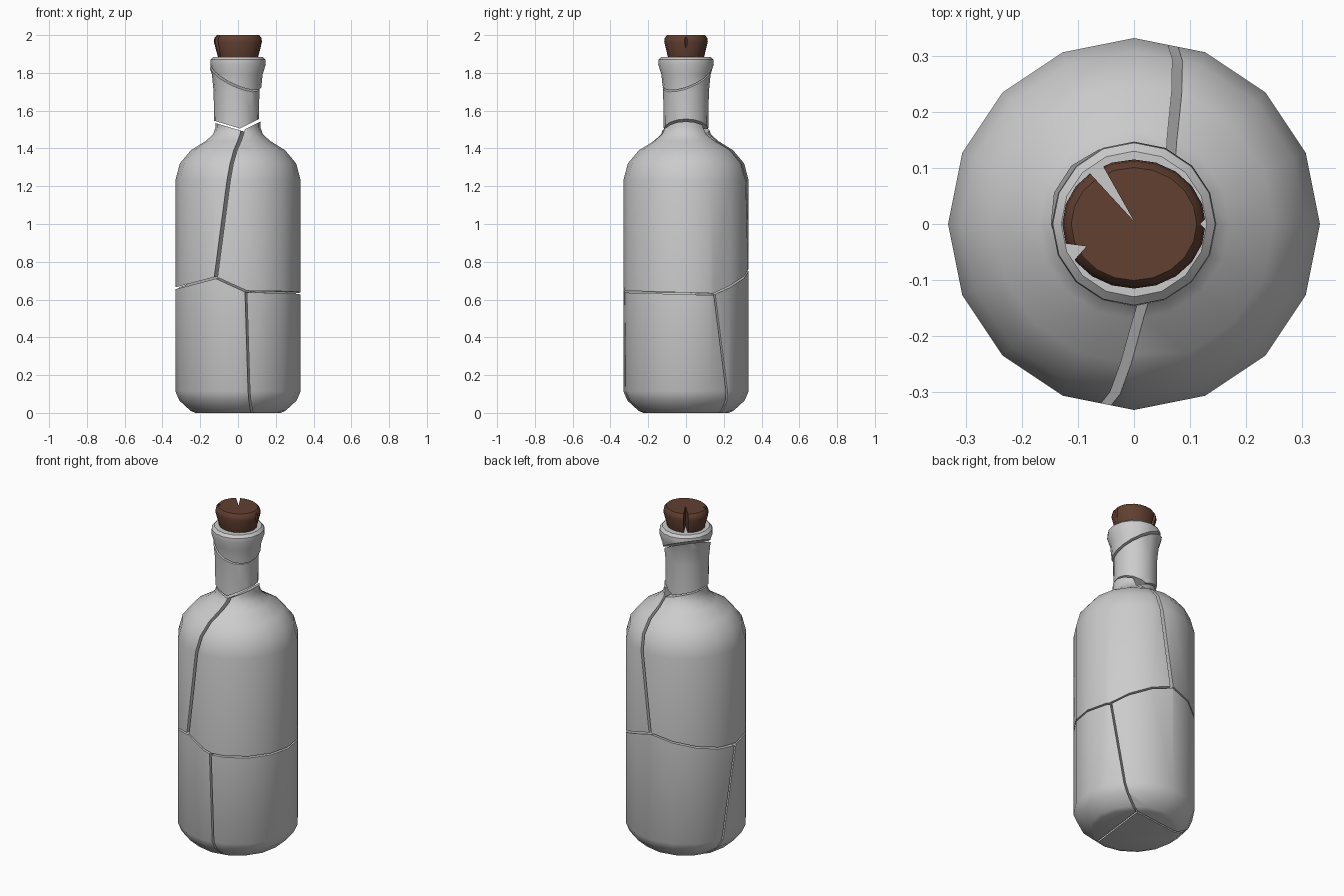
import bpy, bmesh, math
from mathutils import Vector

if "Cube" in bpy.data.objects:
    bpy.data.objects.remove(bpy.data.objects["Cube"])

SHARP = math.radians(35)


def revolve(profile, sides, sx=1.0, sy=1.0):
    """Closed solid of revolution from (radius, z) points, capped both ends."""
    bm = bmesh.new()
    rings = []
    for r, z in profile:
        rings.append([bm.verts.new((r * sx * math.cos(2 * math.pi * i / sides),
                                    r * sy * math.sin(2 * math.pi * i / sides), z))
                      for i in range(sides)])
    for lo, hi in zip(rings, rings[1:]):
        for i in range(sides):
            j = (i + 1) % sides
            bm.faces.new((lo[i], lo[j], hi[j], hi[i]))
    bm.faces.new(rings[0][::-1])
    bm.faces.new(rings[-1])
    bmesh.ops.recalc_face_normals(bm, faces=bm.faces)
    return bm


def keep_side(bm, normal, d, gap):
    """Cut the solid, keep where normal.p > d + gap, close the cut."""
    n = Vector(normal)
    d = d / n.length + gap
    n.normalize()
    bmesh.ops.bisect_plane(bm, geom=bm.verts[:] + bm.edges[:] + bm.faces[:], dist=1e-5,
                           plane_co=n * d, plane_no=n, clear_inner=True)
    rim = [e for e in bm.edges if e.is_boundary]
    if rim:
        bmesh.ops.holes_fill(bm, edges=rim, sides=0)


def finish(bm, name):
    bmesh.ops.recalc_face_normals(bm, faces=bm.faces)
    for f in bm.faces:
        f.smooth = True
    for e in bm.edges:
        e.smooth = e.is_manifold and e.calc_face_angle(0) < SHARP
    me = bpy.data.meshes.new(name)
    bm.to_mesh(me)
    bm.free()
    ob = bpy.data.objects.new(name, me)
    bpy.context.collection.objects.link(ob)
    return ob


# Crack planes: (normal, distance, half gap); the positive side is listed first
def zplane(a, b, c, gap=0.005):
    return ((-b, -c, 1), a, gap)


def yplane(a, b, c, gap=0.005):
    return ((-b, 1, -c), a, gap)


def xplane(a, b, c, gap=0.005):
    return ((1, -b, -c), a, gap)


cracks = {
    ("lip", "neck"): zplane(1.77, -0.42, 0.35, 0.004),
    ("neck", "upper_left"): zplane(1.505, -0.30, 0, 0.006),
    ("neck", "upper_right"): zplane(1.49, 0.50, 0, 0.006),
    ("upper_right", "upper_left"): xplane(-0.158, 0.187, 0.137, 0.009),
    ("upper_left", "lower_left"): zplane(0.746, 0.26, 0),
    ("upper_left", "lower_back"): zplane(0.719, 0.20, 0.11),
    ("upper_right", "lower_right"): zplane(0.632, 0, -0.03),
    ("upper_right", "lower_left"): zplane(0.676, -0.45, 0.04),
    ("upper_right", "lower_back"): zplane(0.6575, -0.25, 0.30),
    ("lower_back", "lower_left"): yplane(0.155, 0.12, -0.17),
    ("lower_back", "lower_right"): yplane(0.107, 0.52, -0.171),
    ("lower_right", "lower_left"): xplane(0.10, 0.12, -0.03),
}

# Bottle outline, shattered into shards along the cracks
bottle = [(0.225, 0), (0.25, 0.01), (0.31, 0.065), (0.332, 0.115), (0.332, 1.23),
          (0.308, 1.32), (0.25, 1.39), (0.17, 1.44), (0.132, 1.475), (0.119, 1.51),
          (0.119, 1.55), (0.121, 1.70), (0.13, 1.79), (0.147, 1.845), (0.145, 1.87),
          (0.13, 1.885)]
for shard in ("lip", "neck", "upper_left", "upper_right",
              "lower_left", "lower_right", "lower_back"):
    bm = revolve(bottle, 16)
    for (above, below), (n, d, gap) in cracks.items():
        if shard == above:
            keep_side(bm, n, d, gap)
        elif shard == below:
            keep_side(bm, [-v for v in n], -d, gap)
    # the neck shard has slipped slightly to the left
    if shard == "neck":
        bmesh.ops.translate(bm, verts=bm.verts, vec=(-0.008, 0, 0))
    finish(bm, "bottle_" + shard)

# Cork stopper
cork = finish(revolve([(0.104, 1.875), (0.108, 1.89), (0.128, 1.965),
                       (0.125, 1.985), (0.112, 2.0)], 20, 1.0, 0.9), "cork")

# Splits in the cork: triangular prisms cut right through
splits = [[(0, 0.005), (-0.062, 0.115), (-0.092, 0.105)],
          [(-0.085, -0.040), (-0.16, -0.030), (-0.125, -0.085)],
          [(0.118, 0.0), (0.15, -0.032), (0.15, 0.032)]]
for i, tri in enumerate(splits):
    bm = bmesh.new()
    face = bm.faces.new([bm.verts.new((x, y, 1.8)) for x, y in tri])
    up = bmesh.ops.extrude_face_region(bm, geom=[face])["geom"]
    bmesh.ops.translate(bm, vec=(0, 0, 0.3),
                        verts=[v for v in up if isinstance(v, bmesh.types.BMVert)])
    cutter = finish(bm, "cork_split_cutter")
    cutter.hide_render = True
    mod = cork.modifiers.new("split", 'BOOLEAN')
    mod.operation, mod.solver, mod.object = 'DIFFERENCE', 'EXACT', cutter
    bpy.context.view_layer.objects.active = cork
    bpy.ops.object.modifier_apply(modifier=mod.name)
    bpy.data.objects.remove(cutter)

bpy.ops.object.select_all(action='DESELECT')
cork.select_set(True)
bpy.ops.object.shade_smooth_by_angle(angle=SHARP)

brown = bpy.data.materials.new("cork_brown")
brown.diffuse_color = (0.12, 0.05, 0.03, 1)
brown.use_nodes = True
brown.node_tree.nodes["Principled BSDF"].inputs["Base Color"].default_value = brown.diffuse_color
cork.data.materials.clear()
cork.data.materials.append(brown)
